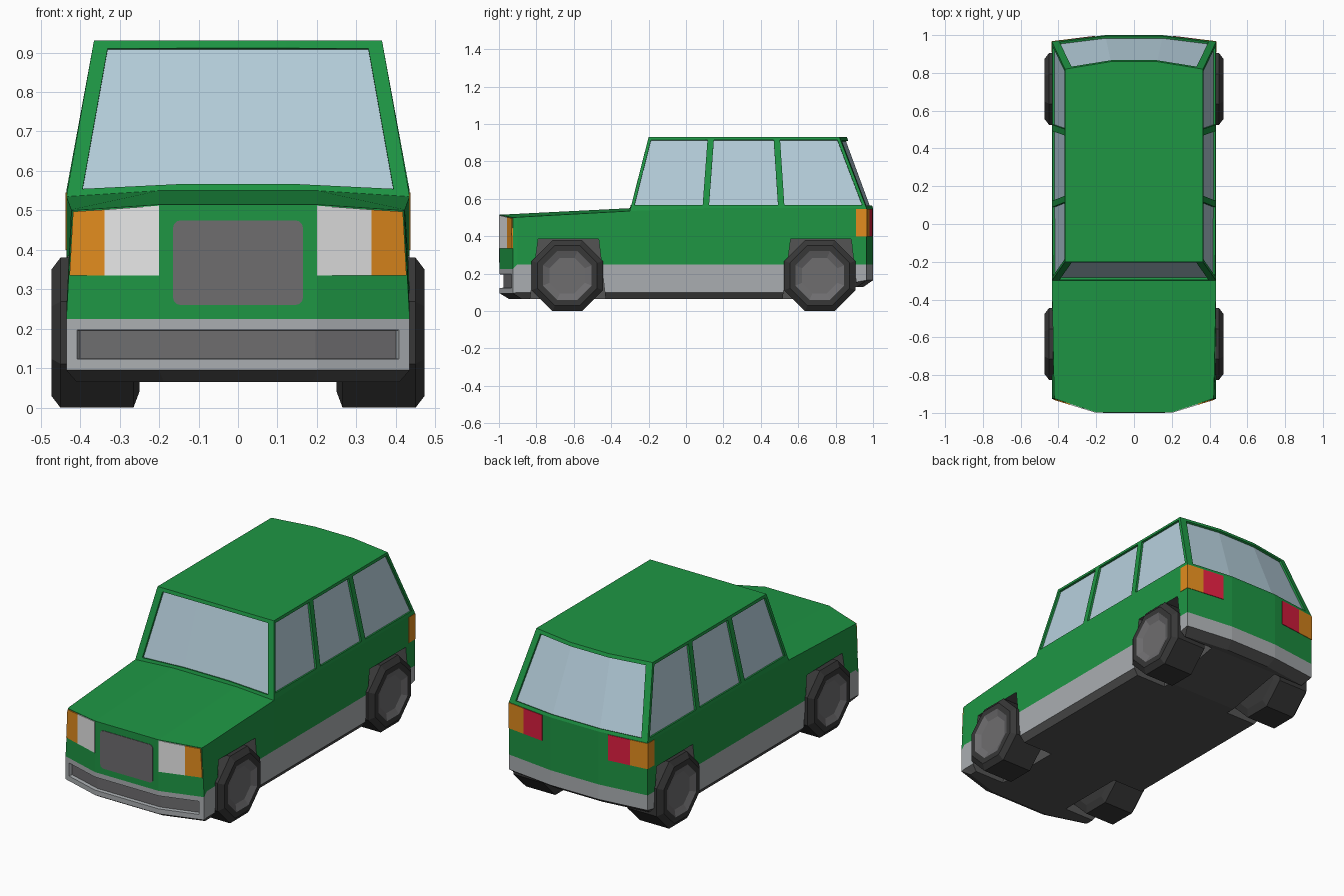
import bpy, bmesh, math
from mathutils import Vector

if "Cube" in bpy.data.objects:
    bpy.data.objects.remove(bpy.data.objects["Cube"])


def mat(name, r, g, b):
    m = bpy.data.materials.new(name)
    lin = [((c / 255 + 0.055) / 1.055) ** 2.4 for c in (r, g, b)]
    m.diffuse_color = (*lin, 1)
    m.use_nodes = True
    m.node_tree.nodes["Principled BSDF"].inputs["Base Color"].default_value = m.diffuse_color
    return m


GREEN = mat("green paint", 30, 150, 68)
GLASS = mat("pale blue glass", 182, 207, 220)
SILVER = mat("light grey trim", 170, 174, 177)
BLACK = mat("black rubber", 55, 55, 55)
DARK = mat("dark grey underside", 84, 84, 84)
GREY = mat("mid grey", 110, 109, 111)
WHITE = mat("headlight white", 234, 234, 234)
ORANGE = mat("indicator orange", 226, 140, 30)
RED = mat("tail light red", 222, 30, 64)


def build(name, bm, mats):
    bmesh.ops.recalc_face_normals(bm, faces=bm.faces)
    me = bpy.data.meshes.new(name)
    bm.to_mesh(me)
    bm.free()
    for m in mats:
        me.materials.append(m)
    ob = bpy.data.objects.new(name, me)
    bpy.context.collection.objects.link(ob)
    return ob


def prism(name, pts, offset, mats, index=0):
    """Solid made by sweeping a flat outline along offset."""
    bm = bmesh.new()
    a = [bm.verts.new(p) for p in pts]
    b = [bm.verts.new(Vector(p) + Vector(offset)) for p in pts]
    n = len(a)
    bm.faces.new(a)
    bm.faces.new(b[::-1])
    for i in range(n):
        bm.faces.new((a[i], b[i], b[(i + 1) % n], a[(i + 1) % n]))
    for f in bm.faces:
        f.material_index = index
    return build(name, bm, mats)


# --- Lower body: stations x, y, floor z, sill z, band z, top z, top x
H = [(.20, -.997, .065, .095, .225, .515, .20),
     (.435, -.925, .065, .095, .225, .50, .42),
     (.435, -.90, .065, .10, .25, .502, .423),
     (.435, -.30, .065, .10, .25, .535, .435),
     (.435, .105, .065, .10, .25, .55, .435),
     (.435, .60, .065, .10, .25, .55, .435),
     (.435, .965, .13, .165, .25, .55, .435),
     (.15, 1.0, .13, .165, .25, .55, .15)]
N = len(H)
bm = bmesh.new()


def ring(level):
    def pt(h, s):
        x, y = h[0], h[1]
        if level == 0:
            x, y = x * .94, y * .95
        elif level == 3:
            x = h[6]
        return bm.verts.new((s * x, y, h[2 + level]))
    return [pt(h, 1) for h in H] + [pt(h, -1) for h in H[::-1]]


rings = [ring(k) for k in range(4)]
bumper = []
for k in range(3):
    for i in range(2 * N):
        j = (i + 1) % (2 * N)
        f = bm.faces.new((rings[k][i], rings[k][j], rings[k + 1][j], rings[k + 1][i]))
        f.material_index = (2, 1, 0)[k]
        if k == 1 and i in (0, 2 * N - 1, 2 * N - 2):
            bumper.append(f)
top, floor = rings[3], rings[0]
for i in range(N - 1):                       # floor and deck strips
    f = bm.faces.new((floor[i], floor[i + 1], floor[-2 - i], floor[-1 - i]))
    f.material_index = 2
    if i >= 3:
        bm.faces.new((top[i], top[i + 1], top[-2 - i], top[-1 - i]))
cr, cl = bm.verts.new((.2, -.3, .55)), bm.verts.new((-.2, -.3, .55))   # crowned hood
bm.faces.new((top[0], cr, cl, top[-1]))
bm.faces.new((top[0], top[1], top[2], top[3], cr))
bm.faces.new((top[-1], top[-2], top[-3], top[-4], cl))
bm.faces.new((top[3], cr, cl, top[-4]))
bmesh.ops.recalc_face_normals(bm, faces=bm.faces)
# bumper intake: flat silver border, then a steep step inwards
bmesh.ops.inset_region(bm, faces=bumper, thickness=.028, depth=0, use_even_offset=True)
bmesh.ops.inset_region(bm, faces=bumper, thickness=.002, depth=-.02, use_even_offset=True)
for f in bumper:
    f.material_index = 3
body_mats = [GREEN, SILVER, DARK, GREY]
body = build("body", bm, body_mats)

# --- Wheel arches cut from the body, and wheels
WHEEL_Y = {"front": -.635, "rear": .715}
PROFILE = [(.25, .15), (.265, .19), (.45, .19), (.473, .16), (.473, .13),
           (.466, .115), (.457, .095)]
for end, wy in WHEEL_Y.items():
    for s, side in ((1, "right"), (-1, "left")):
        pts = [(s * .22, wy + dy, z) for dy, z in ((-.21, -.02), (-.155, .385), (.168, .385), (.215, -.02))]
        cut = prism("arch_cutter", pts, (s * .4, 0, 0), body_mats, 2)
        cut.hide_render = True
        mod = body.modifiers.new("arch", 'BOOLEAN')
        mod.operation, mod.solver, mod.object = 'DIFFERENCE', 'EXACT', cut
        bpy.context.view_layer.objects.active = body
        bpy.ops.object.modifier_apply(modifier=mod.name)
        bpy.data.objects.remove(cut)

        bm = bmesh.new()
        loops = []
        for x, r in PROFILE:
            r /= math.cos(math.pi / 8)
            loops.append([bm.verts.new((s * x, wy + r * math.cos((a + .5) * math.pi / 4),
                                        .19 + r * math.sin((a + .5) * math.pi / 4))) for a in range(8)])
        for k in range(len(loops) - 1):
            for a in range(8):
                b = (a + 1) % 8
                f = bm.faces.new((loops[k][a], loops[k][b], loops[k + 1][b], loops[k + 1][a]))
                f.material_index = int(k >= 4)
        bm.faces.new(loops[0])
        bm.faces.new(loops[-1]).material_index = 1
        build(f"{end}_{side}_wheel", bm, [BLACK, GREY])

# --- Cabin: framed walls with recessed glass, plus roof
bm = bmesh.new()


def framed(bottoms, tops, m, v0, v1, depth=.012):
    """Wall panel with a recessed pane; v0 lists the pane's lower limit per point."""
    B, T = [Vector(p) for p in bottoms], [Vector(p) for p in tops]
    mid = sum(B + T, Vector()) / (2 * len(B))
    nrm = (B[-1] - B[0]).cross(T[0] - B[0]).normalized()
    if nrm.dot(Vector((0, .3, .6)) - mid) < 0:
        nrm = -nrm

    def inner(vs):
        L = [b.lerp(t, v) for b, t, v in zip(B, T, vs)]
        first, last = (L[1] - L[0]).normalized() * m, (L[-2] - L[-1]).normalized() * m
        L[0], L[-1] = L[0] + first, L[-1] + last
        return L
    ib, it = inner(v0), inner([v1] * len(B))
    outer = [bm.verts.new(p) for p in B + T[::-1]]
    edge = [bm.verts.new(p) for p in ib + it[::-1]]
    pane = [bm.verts.new(p + nrm * depth) for p in ib + it[::-1]]
    n = len(outer)
    for i in range(n):
        j = (i + 1) % n
        bm.faces.new((outer[i], outer[j], edge[j], edge[i]))
        bm.faces.new((edge[i], edge[j], pane[j], pane[i]))
    for i in range(len(B) - 1):
        bm.faces.new((pane[i], pane[i + 1], pane[n - 2 - i], pane[n - 1 - i])).material_index = 1


ZT = .93
framed([(-.435, -.3, .535), (-.14, -.3, .55), (.14, -.3, .55), (.435, -.3, .535)],
       [(-.365, -.2, ZT), (-.12, -.2, ZT), (.12, -.2, ZT), (.365, -.2, ZT)], .038, [.045] * 4, .95)
framed([(-.435, .965, .55), (-.15, 1, .55), (.15, 1, .55), (.435, .965, .55)],
       [(-.365, .82, ZT), (-.12, .86, ZT), (.12, .86, ZT), (.365, .82, ZT)], .038, [.04] * 4, .95)
PILLARS = [(-.3, .535, -.2), (.105, .55, .133), (.51, .55, .485), (.965, .55, .82)]
for s in (1, -1):
    for (a, za, ta), (b, zb, tb) in zip(PILLARS, PILLARS[1:]):
        framed([(s * .435, a, za), (s * .435, b, zb)], [(s * .365, ta, ZT), (s * .365, tb, ZT)],
               .017, [(.567 - z) / (ZT - z) for z in (za, zb)], .96)
bm.faces.new([bm.verts.new((x, y, ZT)) for x, y in
              ((-.365, -.2), (.365, -.2), (.365, .82), (.12, .86), (-.12, .86), (-.365, .82))])
bmesh.ops.remove_doubles(bm, verts=bm.verts, dist=.0005)
build("cabin", bm, [GREEN, GLASS])

# --- Grille plate with rounded corners
pts = []
for q, (cx, cz) in enumerate(((.145, .455), (-.145, .455), (-.145, .28), (.145, .28))):
    for k in range(4):
        a = (q + k / 3) * math.pi / 2
        pts.append((cx + .02 * math.cos(a), -.995, cz + .02 * math.sin(a)))
prism("grille", pts, (0, -.005, 0), [GREY])


# --- Lamps: thin plates on the angled front and rear faces
def front_y(x):
    return -.925 - (.435 - x) / .235 * .072 + .003


def rear_y(x):
    return .965 + (.435 - x) / .285 * .035 - .003


for s, side in ((1, "right"), (-1, "left")):
    def lamp(name, fy, corners, dy, m):
        prism(f"{side}_{name}", [(s * x, fy(x), z) for x, z in corners], (0, dy, 0), [m])
    lamp("headlight", front_y, ((.2, .335), (.338, .335), (.338, .502), (.2, .512)), -.006, WHITE)
    lamp("front_indicator", front_y, ((.338, .335), (.427, .335), (.418, .497), (.338, .502)), -.006, ORANGE)
    lamp("tail_light", rear_y, ((.207, .4), (.335, .4), (.335, .545), (.207, .545)), .006, RED)
    lamp("rear_indicator", rear_y, ((.335, .4), (.435, .4), (.435, .545), (.335, .545)), .006, ORANGE)
    prism(f"{side}_side_indicator", [(s * .433, y, z) for y, z in
          ((.908, .4), (.967, .4), (.967, .545), (.908, .545))], (s * .004, 0, 0), [ORANGE])
